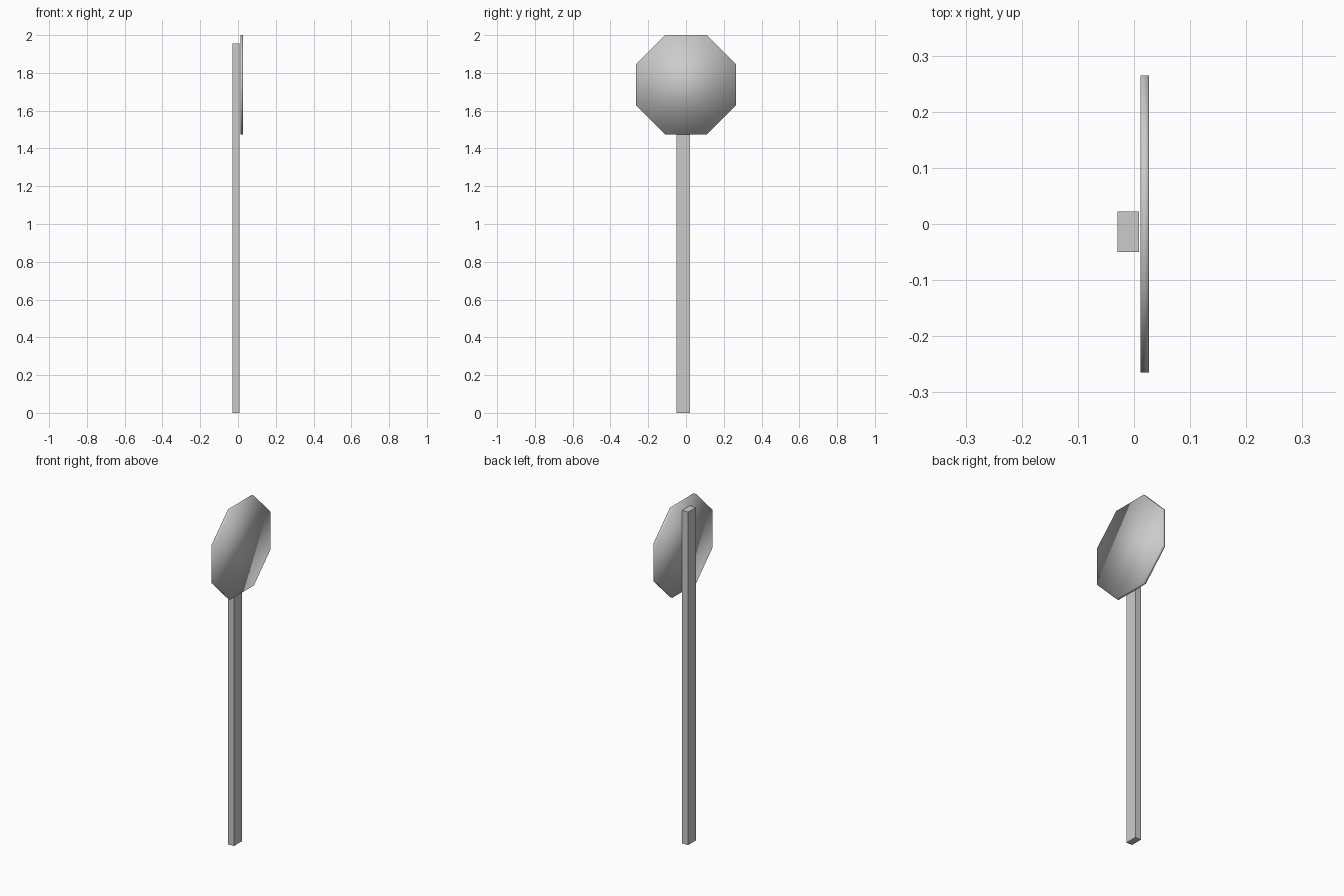
import bpy
import math
from mathutils import Matrix

cube = bpy.data.objects.get("Cube")
if cube:
    bpy.data.objects.remove(cube, do_unlink=True)


def make_material(name, colour):
    mat = bpy.data.materials.new(name)
    mat.use_nodes = True
    mat.diffuse_color = colour
    mat.node_tree.nodes["Principled BSDF"].inputs["Base Color"].default_value = colour
    return mat


grey = make_material("plain grey", (0.6, 0.6, 0.6, 1))

# Square-edged upright post
post_min, post_max = (-0.029, -0.05, 0), (0.009, 0.022, 1.955)
centre = [(a + b) / 2 for a, b in zip(post_min, post_max)]
size = [b - a for a, b in zip(post_min, post_max)]
bpy.ops.mesh.primitive_cube_add(size=1, location=centre)
post = bpy.context.object
post.name = "post"
post.data.transform(Matrix.Diagonal((*size, 1)))
post.data.materials.append(grey)

# Thin octagonal sign plate facing +x, just in front of the post
width, height, thickness = 0.53, 0.526, 0.015
radius = 0.5 / math.cos(math.pi / 8)
bpy.ops.mesh.primitive_cylinder_add(vertices=8, radius=radius, depth=1,
                                    location=(0.0195, 0, 2 - height / 2))
plate = bpy.context.object
plate.name = "sign_plate"
plate.data.transform(Matrix.Rotation(math.pi / 8, 4, "Z"))
plate.data.transform(Matrix.Rotation(math.pi / 2, 4, "Y"))
plate.data.transform(Matrix.Diagonal((thickness, width, height, 1)))
plate.data.materials.append(grey)

# Soft shading rolls over the thin rim
for poly in plate.data.polygons:
    poly.use_smooth = True
